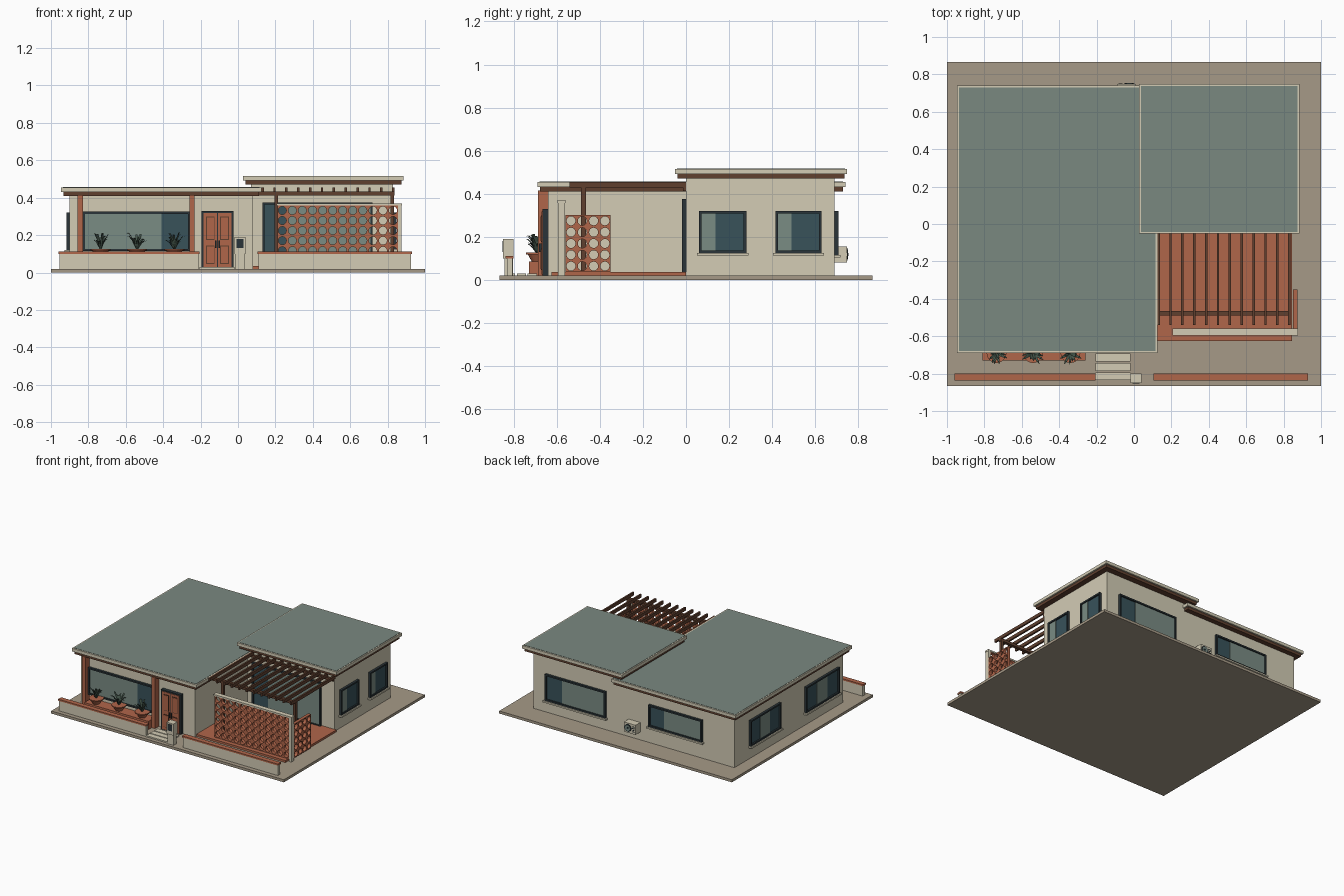
import bpy, bmesh, math, random
from mathutils import Matrix, Vector

random.seed(4)
if "Cube" in bpy.data.objects:
    bpy.data.objects.remove(bpy.data.objects["Cube"])


def material(name, hexcode):
    rgb = [int(hexcode[i:i + 2], 16) / 255 for i in (0, 2, 4)]
    col = [c / 12.92 if c < 0.04 else ((c + 0.055) / 1.055) ** 2.4 for c in rgb] + [1]
    m = bpy.data.materials.new(name)
    m.use_nodes = True
    m.diffuse_color = col
    m.node_tree.nodes["Principled BSDF"].inputs["Base Color"].default_value = col
    return m


CREAM = material("cream plaster", "D3CCB5")
PAVING = material("taupe paving", "A69A87")
CLAY = material("terracotta", "B0664A")
BROWN = material("dark timber", "60402F")
ROOF = material("grey green roofing", "7A8880")
GLASS = material("dark glass", "38525A")
PALE = material("pale glass", "7A8C84")
FRAME = material("charcoal frame", "2A3438")
LEAF = material("dusky leaf", "46584C")


def finish(name, bm, mat, matrix=None):
    mesh = bpy.data.meshes.new(name)
    bmesh.ops.recalc_face_normals(bm, faces=bm.faces)
    bm.to_mesh(mesh)
    bm.free()
    mesh.materials.append(mat)
    ob = bpy.data.objects.new(name, mesh)
    if matrix:
        ob.matrix_world = matrix
    bpy.context.collection.objects.link(ob)
    return ob


def box(name, x, y, z, mat, matrix=None):
    """Box from three (low, high) ranges."""
    bm = bmesh.new()
    size = Matrix.Diagonal([b - a for a, b in (x, y, z)] + [1])
    mid = Matrix.Translation([(a + b) / 2 for a, b in (x, y, z)])
    bmesh.ops.create_cube(bm, size=1, matrix=mid @ size)
    return finish(name, bm, mat, matrix)


def cone(name, r1, r2, depth, mat, matrix, sides=20):
    bm = bmesh.new()
    bmesh.ops.create_cone(bm, cap_ends=True, segments=sides, radius1=r1, radius2=r2,
                          depth=depth, matrix=matrix)
    return finish(name, bm, mat)


def wall_matrix(turn, offset):
    """Local x runs along the wall, local -y points outwards."""
    return Matrix.Rotation(math.radians(turn), 4, "Z") @ Matrix.Translation((0, -offset, 0))


def window(name, turn, offset, x, z, pale, sill=True):
    m, t = wall_matrix(turn, offset), 0.012
    (a, b), (lo, hi) = x, z
    for label, xs, zs in (("left_jamb", (a, a + t), z), ("right_jamb", (b - t, b), z),
                          ("head", x, (hi - t, hi)), ("foot", x, (lo, lo + t))):
        box(f"{name}_{label}", xs, (-0.018, 0.005), zs, FRAME, m)
    box(name + "_glass", (a + t, b - t), (-0.006, 0.005), (lo + t, hi - t), GLASS, m)
    w = b - a - 2 * t
    box(name + "_pale_pane", (a + t + w * pale[0], a + t + w * pale[1]), (-0.010, -0.005),
        (lo + t, hi - t), PALE, m)
    if sill:
        box(name + "_sill", (a - 0.01, b + 0.01), (-0.028, 0), (lo - 0.012, lo), CREAM, m)


def roof(name, x, y, z):
    """Timber soffit, plaster fascia and inset roofing sheet."""
    grow = lambda r, d: (r[0] - d, r[1] + d)
    box(name + "_soffit", grow(x, -0.012), grow(y, -0.012), (z - 0.045, z - 0.022), BROWN)
    box(name + "_fascia", x, y, (z - 0.024, z), CREAM)
    box(name + "_sheet", grow(x, -0.01), grow(y, -0.01), (z - 0.002, z + 0.002), ROOF)


# Ground and house blocks
box("ground_slab", (-1, 1), (-0.865, 0.865), (0, 0.02), PAVING)
box("main_block", (-0.9, 0.08), (-0.64, 0.69), (0.02, 0.42), CREAM)
box("side_block", (0.07, 0.83), (0, 0.69), (0.02, 0.48), CREAM)
roof("main_roof", (-0.945, 0.125), (-0.69, 0.74), 0.455)
roof("side_roof", (0.027, 0.885), (-0.052, 0.748), 0.515)

# Windows and glazed terrace door
window("front_window", 0, 0.64, (-0.83, -0.255), (0.115, 0.325), (0, 0.74), False)
window("terrace_door", 0, 0, (0.13, 0.72), (0.03, 0.375), (0.22, 1), False)
window("right_window_a", 90, 0.83, (0.06, 0.28), (0.125, 0.32), (0, 0.33))
window("right_window_b", 90, 0.83, (0.415, 0.63), (0.125, 0.32), (0, 0.33))
window("back_window_a", 180, 0.69, (-0.72, -0.2), (0.115, 0.32), (0.27, 1))
window("back_window_b", 180, 0.69, (0.17, 0.63), (0.15, 0.32), (0.27, 1))
window("left_window_a", 270, 0.9, (-0.51, -0.14), (0.12, 0.32), (0.33, 0.67))
window("left_window_b", 270, 0.9, (0.17, 0.58), (0.12, 0.32), (0.33, 0.67))

# Porch columns
for x in (-0.858, -0.26):
    box("porch_column", (x, x + 0.028), (-0.688, -0.64), (0.02, 0.415), CLAY)

# Double front door
box("door_frame", (-0.195, -0.025), (-0.667, -0.635), (0.02, 0.328), FRAME)
for x in (-0.184, -0.108):
    box("door_leaf", (x, x + 0.072), (-0.671, -0.66), (0.025, 0.318), CLAY)
    for lo, hi in ((0.045, 0.145), (0.175, 0.3)):
        box("door_groove", (x + 0.013, x + 0.059), (-0.673, -0.67), (lo, hi), BROWN)
        box("door_panel", (x + 0.017, x + 0.055), (-0.676, -0.67), (lo + 0.005, hi - 0.005), CLAY)
for x in (-0.122, -0.104):
    box("door_handle", (x, x + 0.007), (-0.682, -0.67), (0.13, 0.17), FRAME)

# Planter bench with potted plants
box("planter_bench", (-0.81, -0.26), (-0.73, -0.64), (0.02, 0.085), CLAY)
for px in (-0.735, -0.54, -0.34):
    at = Vector((px, -0.69, 0.105))
    cone("plant_pot", 0.026, 0.048, 0.04, CLAY, Matrix.Translation(at))
    cone("pot_rim", 0.053, 0.053, 0.008, CLAY, Matrix.Translation(at + Vector((0, 0, 0.018))))
    bm = bmesh.new()
    for i in range(16):
        ang = i * 2.4 + random.uniform(-0.2, 0.2)
        out = Vector((math.cos(ang), math.sin(ang) * 0.9 - 0.1, 0))
        side = Vector((-math.sin(ang), math.cos(ang), 0)) * 0.007
        reach, rise = random.uniform(0.03, 0.068), random.uniform(0.05, 0.1)
        spine = [at + out * reach * t + Vector((0, 0, 0.015 + rise * (1.7 * t - 0.8 * t ** 3)))
                 for t in (0, 0.4, 0.75, 1)]
        rows = [(bm.verts.new(p - side * w), bm.verts.new(p + side * w))
                for p, w in zip(spine, (0.7, 1, 0.8, 0.1))]
        for (a, b), (c, d) in zip(rows, rows[1:]):
            bm.faces.new((a, b, d, c))
    finish("plant_leaves", bm, LEAF)

# Front garden walls, stepping slabs and letterbox
for a, b in ((-0.955, -0.21), (0.11, 0.925)):
    box("garden_wall", (a, b), (-0.832, -0.805), (0.02, 0.1), CREAM)
    box("garden_wall_cap", (a - 0.005, b + 0.005), (-0.838, -0.8), (0.1, 0.112), CLAY)
for i in range(3):
    y = -0.835 + i * 0.05
    box("stepping_slab", (-0.205, -0.02), (y, y + 0.042), (0.02, 0.03), CREAM)
box("letterbox_post", (-0.015, 0.035), (-0.842, -0.803), (0.02, 0.1), CREAM)
box("letterbox", (-0.02, 0.04), (-0.85, -0.8), (0.1, 0.19), CREAM)
box("letterbox_plate", (-0.009, 0.029), (-0.853, -0.849), (0.13, 0.18), FRAME)

# Terrace
box("terrace", (0.08, 0.845), (-0.625, 0), (0.02, 0.036), CLAY)


def breeze_screen(name, cols, rows, px, pz, depth, matrix):
    """One pierced block, repeated by two arrays."""
    bm, n, rad = bmesh.new(), 16, 0.4 * min(px, pz)
    rings = []
    for y in (0, depth):
        inner, outer = [], []
        for i in range(n):
            c, s = math.cos(math.tau * i / n), math.sin(math.tau * i / n)
            k = 0.5 / max(abs(c), abs(s))
            inner.append(bm.verts.new((rad * c, y, rad * s)))
            outer.append(bm.verts.new((px * k * c, y, pz * k * s)))
        rings.append((inner, outer))
    (fi, fo), (bi, bo) = rings
    for i in range(n):
        j = (i + 1) % n
        for p, q in ((fi, fo), (bo, bi), (bi, fi), (fo, bo)):
            bm.faces.new((p[i], p[j], q[j], q[i]))
    ob = finish(name, bm, CLAY, matrix)
    for count, step in ((cols, (px, 0, 0)), (rows, (0, 0, pz))):
        arr = ob.modifiers.new("repeat", "ARRAY")
        arr.count = count
        arr.use_relative_offset = False
        arr.use_constant_offset = True
        arr.constant_offset_displace = step


# Pierced block screens
P = 0.0538
breeze_screen("front_screen", 12, 6, P, P, 0.026,
              Matrix.Translation((0.21 + P / 2, -0.591, 0.036 + P / 2)))
breeze_screen("side_screen", 4, 5, 0.0525, 0.0525, 0.024,
              Matrix.Translation((0.874, -0.534, 0.064)) @ Matrix.Rotation(math.pi / 2, 4, "Z"))
box("screen_cap", (0.205, 0.877), (-0.597, -0.56), (0.358, 0.37), CREAM)
box("screen_end", (0.856, 0.875), (-0.595, -0.561), (0.02, 0.36), CREAM)

# Pergola
for x in (0.195, 0.815):
    box("pergola_post", (x, x + 0.02), (-0.488, -0.464), (0.03, 0.415), BROWN)
box("pergola_beam", (0.08, 0.838), (-0.488, -0.464), (0.412, 0.432), BROWN)
box("pergola_ledger", (0.08, 0.83), (-0.015, 0), (0.412, 0.432), BROWN)
for i in range(12):
    x = 0.125 + i * 0.0635
    box("pergola_rafter", (x, x + 0.013), (-0.54, 0), (0.43, 0.455), BROWN)

# Air conditioner on the back wall
box("air_conditioner", (-0.09, 0.01), (0.69, 0.748), (0.08, 0.155), CREAM)
for r, mat, y in ((0.029, FRAME, 0.749), (0.022, PALE, 0.751), (0.008, FRAME, 0.753)):
    cone("conditioner_fan", r, r, 0.004, mat,
         Matrix.Translation((-0.025, y, 0.118)) @ Matrix.Rotation(math.pi / 2, 4, "X"))
for i in range(4):
    box("conditioner_vent", (-0.083, -0.062), (0.747, 0.75), (0.095 + i * 0.013, 0.1 + i * 0.013), FRAME)
